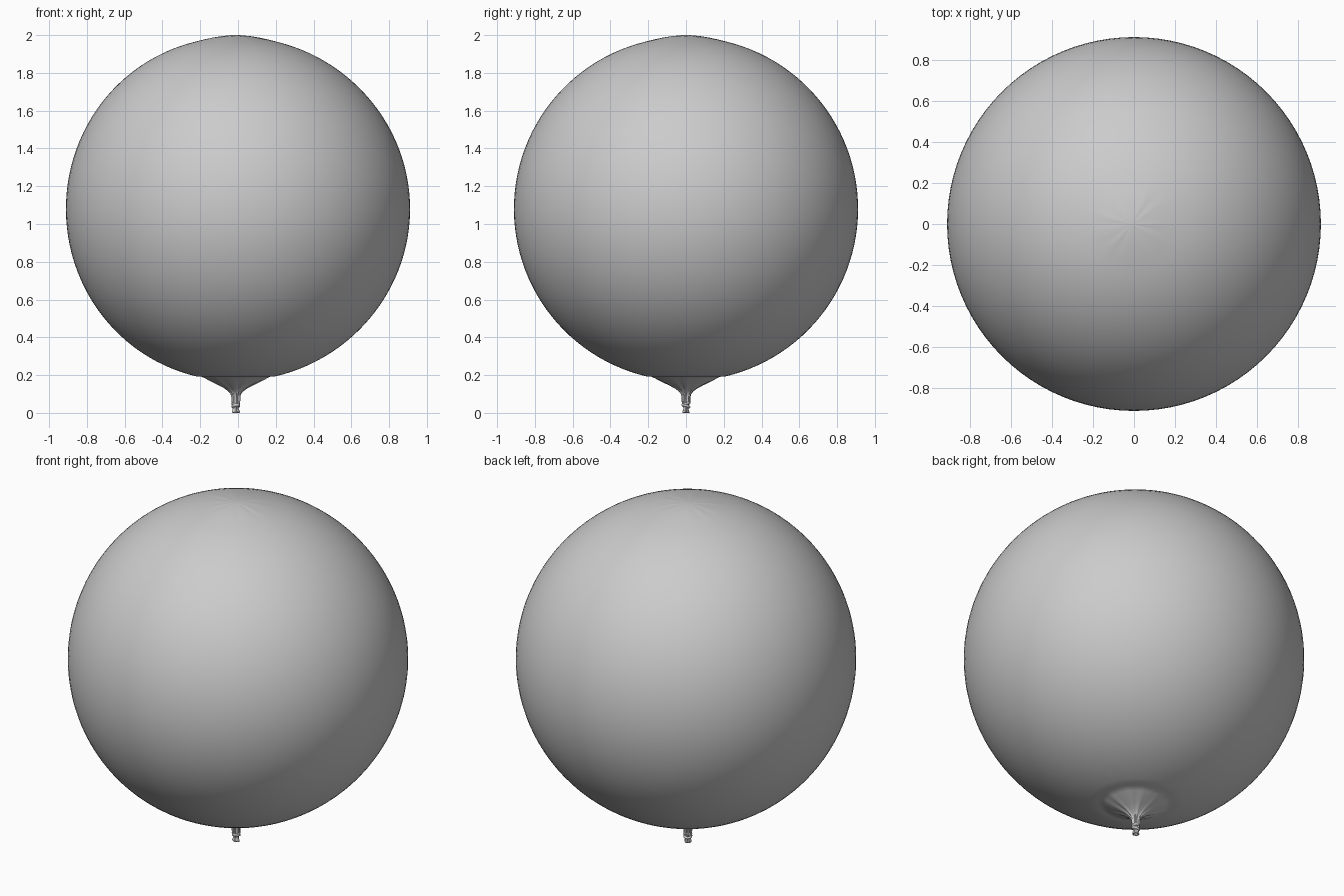
import bpy, bmesh
from math import sin, cos, pi, sqrt

if "Cube" in bpy.data.objects:
    bpy.data.objects.remove(bpy.data.objects["Cube"])

SEG = 96
R, CZ = 0.911, 1.08


def lathe(name, profile, shape, close_top=None, close_bottom=None):
    """Spin (r, z) points; shape(r, z, angle) returns the final x, y, z."""
    bm = bmesh.new()
    rings = []
    for r, z in profile:
        rings.append([bm.verts.new(shape(r, z, 2 * pi * i / SEG)) for i in range(SEG)])
    for a, b in zip(rings, rings[1:]):
        for i in range(SEG):
            j = (i + 1) % SEG
            bm.faces.new((a[i], a[j], b[j], b[i]))
    for ring, tip in ((rings[0], close_bottom), (rings[-1], close_top)):
        if tip:
            v = bm.verts.new(tip)
            for i in range(SEG):
                bm.faces.new((ring[i], ring[(i + 1) % SEG], v))
    bmesh.ops.recalc_face_normals(bm, faces=bm.faces)
    me = bpy.data.meshes.new(name)
    bm.to_mesh(me)
    bm.free()
    for p in me.polygons:
        p.use_smooth = True
    ob = bpy.data.objects.new(name, me)
    bpy.context.collection.objects.link(ob)
    return ob


# Balloon skin: gathered neck, near-spherical body, small point on the crown
neck = [(0.021, 0.05), (0.022, 0.065), (0.022, 0.085), (0.026, 0.1), (0.037, 0.114),
        (0.058, 0.13), (0.088, 0.146), (0.125, 0.163), (0.16, 0.181), (0.185, 0.193)]
body = []
A0 = 0.225
for k in range(57):
    a = A0 + (pi - 0.03 - A0) * k / 56
    r, z = R * sin(a), CZ - R * cos(a)
    body.append((r, z + 0.010 * max(0, 1 - r / 0.2) if z > CZ else z))


def lean(z):
    return -0.012 * min(1, abs(z - CZ) / R) ** 2


def skin(r, z, t):
    # pleats fade out as the neck opens into the body
    f = max(0, 1 - r / 0.2) ** 1.5
    r *= 1 + f * (0.09 * cos(11 * t) + 0.04 * cos(17 * t + 1))
    return (r * cos(t) + lean(z), r * sin(t), z)


lathe("balloon_skin", neck + body, skin, close_top=(-0.012, 0, 2.0))


# Crumpled tail below the knot, with an open flared lip
def tail(r, z, t):
    r *= 1 + 0.16 * cos(5 * t + 60 * z) + 0.07 * cos(9 * t)
    return (1.05 * r * cos(t) - 0.012, 0.9 * r * sin(t), z)


lathe("tail", [(0.018, 0.055), (0.019, 0.045), (0.014, 0.03), (0.013, 0.022), (0.016, 0.012),
               (0.018, 0.004), (0.016, 0.0), (0.012, 0.003), (0.008, 0.016)], tail,
      close_top=(-0.012, 0, 0.02))


# Knot: two tilted rolls wound around the neck
def roll(name, z, tilt_x, tilt_y):
    bpy.ops.mesh.primitive_torus_add(major_segments=32, minor_segments=12, major_radius=0.017,
                                     minor_radius=0.007, location=(-0.012, 0, z),
                                     rotation=(tilt_x, tilt_y, 0))
    ob = bpy.context.object
    ob.name = name
    bpy.ops.object.shade_smooth()


roll("knot_upper_roll", 0.05, 0.35, 0.1)
roll("knot_lower_roll", 0.036, -0.3, -0.15)
